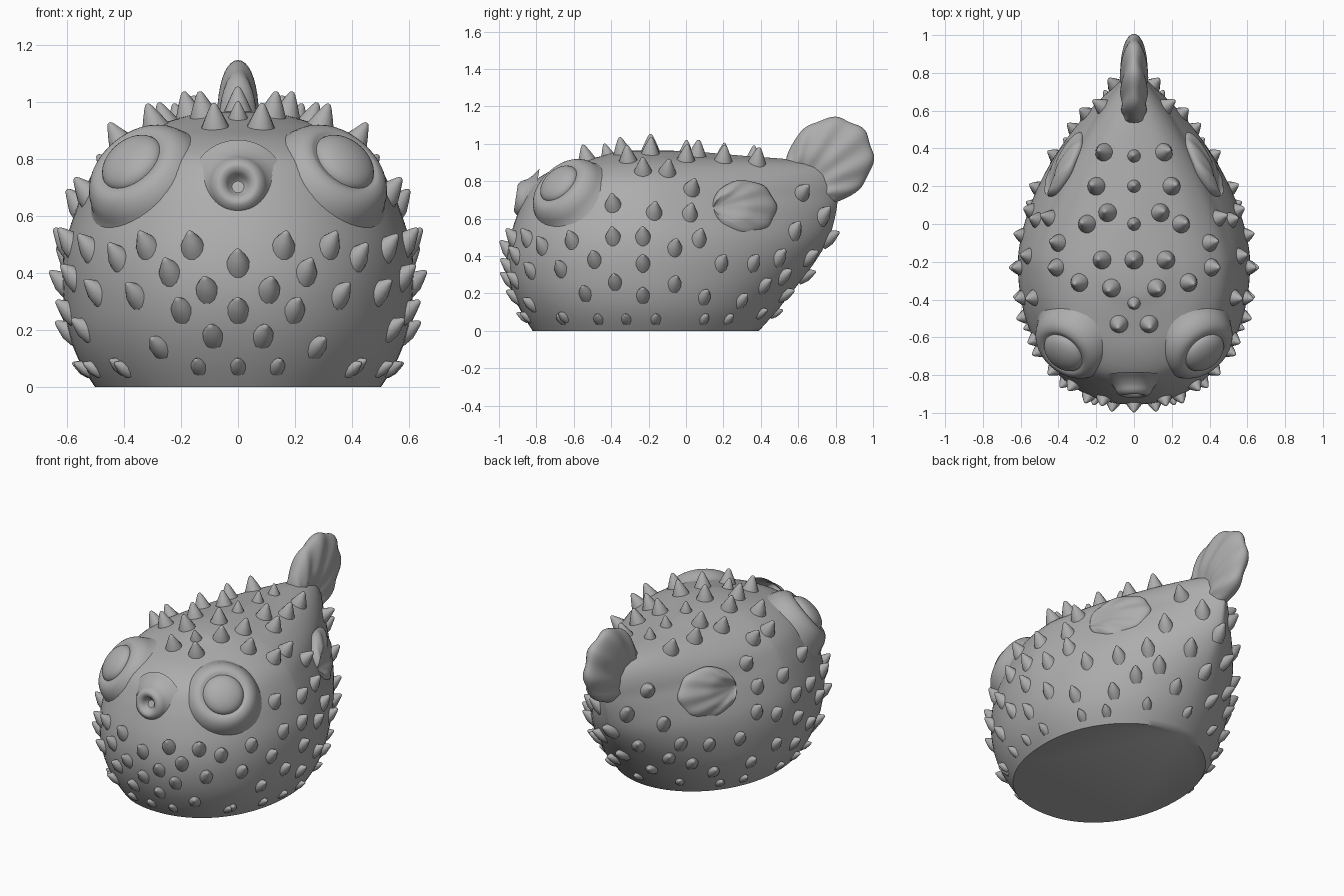
import bpy, bmesh, math
from mathutils import Vector, Matrix
from mathutils.bvhtree import BVHTree

cube = bpy.data.objects.get("Cube")
if cube:
    bpy.data.objects.remove(cube, do_unlink=True)

GREY = (0.42, 0.42, 0.42, 1)
mat = bpy.data.materials.new("plain grey")
mat.use_nodes = True
mat.diffuse_color = GREY
mat.node_tree.nodes["Principled BSDF"].inputs["Base Color"].default_value = GREY


def finish(bm, name, angle=50):
    bmesh.ops.remove_doubles(bm, verts=bm.verts[:], dist=0.0002)
    bmesh.ops.recalc_face_normals(bm, faces=bm.faces[:])
    mesh = bpy.data.meshes.new(name)
    bm.to_mesh(mesh)
    bm.free()
    mesh.materials.append(mat)
    obj = bpy.data.objects.new(name, mesh)
    bpy.context.collection.objects.link(obj)
    bpy.ops.object.select_all(action='DESELECT')
    obj.select_set(True)
    bpy.context.view_layer.objects.active = obj
    bpy.ops.object.shade_smooth_by_angle(angle=math.radians(angle))


def bridge(bm, rings, closed=True):
    n = len(rings[0])
    for a, b in zip(rings, rings[1:]):
        for i in range(n if closed else n - 1):
            j = (i + 1) % n
            bm.faces.new((a[i], a[j], b[j], b[i]))


def spline(rows, steps):
    """Catmull-Rom through rows; the first and last row only steer."""
    out = []
    for a, b, c, d in zip(rows, rows[1:], rows[2:], rows[3:]):
        for k in range(steps):
            t = k / steps
            out.append([q + t / 2 * (r - p + t * (2*p - 5*q + 4*r - s + t * (3*(q - r) + s - p)))
                        for p, q, r, s in zip(a, b, c, d)])
    out.append(list(rows[-2]))
    return out


def lathe(bm, profile, origin, axis, n=40):
    """Revolve (radius, height) points about an axis."""
    m = Matrix.Translation(origin) @ Vector(axis).to_track_quat('Z', 'Y').to_matrix().to_4x4()
    rings = []
    for r, h in profile:
        r = max(r, 0.0004)
        rings.append([bm.verts.new(m @ Vector((r * math.cos(i * math.tau / n),
                                               r * math.sin(i * math.tau / n), h)))
                      for i in range(n)])
    bridge(bm, rings)
    bm.faces.new(rings[-1])


def fin(bm, origin, along, across, length, width, thick, ribs, power):
    """Ribbed, scalloped fan with a pillow-like section."""
    along, across = Vector(along).normalized(), Vector(across).normalized()
    out = along.cross(across)
    cols, rows = ribs * 8, 14
    for side in (1, -1):
        grid = []
        for j in range(rows + 1):
            s = math.sin(j / rows * math.pi / 2)
            ring = []
            for i in range(cols + 1):
                u = 2 * i / cols - 1
                a = u * 1.5
                wave = math.cos(i / 8 * math.tau)
                rad = length * s * math.cos(a) ** power * (1 - 0.015 * wave)
                h = thick * math.sqrt(max(0, 1 - s ** 4) * (1 - u * u)) * min(1, 2 * s)
                h *= 1 - 0.1 * wave * s
                ring.append(bm.verts.new(Vector(origin) + along * rad * math.cos(a)
                                         + across * rad * math.sin(a) * width + out * h * side))
            grid.append(ring)
        bridge(bm, grid, closed=False)


# Body: egg-shaped rings given as height, half width, front y, back y
MID = -0.2
PROFILE = [(-.1, .42, -.75, .3),
           (0, .5, -.82, .39), (.1, .56, -.88, .48), (.2, .595, -.925, .56),
           (.3, .61, -.95, .64), (.4, .615, -.955, .71), (.5, .605, -.94, .765),
           (.6, .575, -.91, .795), (.7, .535, -.87, .81), (.8, .475, -.81, .80),
           (.87, .39, -.69, .75), (.91, .31, -.55, .62), (.935, .23, -.45, .32),
           (.957, .14, -.36, .06), (.966, 0, MID, MID), (.957, -.14, -.04, -.46)]
bm = bmesh.new()
rings = []
for z, w, front, back in spline(PROFILE, 4):
    ring = []
    for i in range(96):
        c, s = math.cos(i * math.tau / 96), math.sin(i * math.tau / 96)
        # The tail end pinches to a point higher up
        p = 2 - max(0, min(z, .72)) if c > 0 else 2.15
        reach = back - MID if c > 0 else MID - front
        ring.append(bm.verts.new((math.copysign(max(w, 0) * abs(s) ** (2 / p), s),
                                  MID + math.copysign(reach * abs(c) ** (2 / p), c), z)))
    rings.append(ring)
bridge(bm, rings)
bm.faces.new(rings[0])
bmesh.ops.remove_doubles(bm, verts=bm.verts[:], dist=0.0002)
bmesh.ops.recalc_face_normals(bm, faces=bm.faces[:])
surface = BVHTree.FromBMesh(bm)
finish(bm, "body")

# Mouth: puckered lips around a dimple, flaring into the face
bm = bmesh.new()
lips = [(.22, -.12), (.17, -.08), (.13, -.05), (.105, -.022), (.09, .006), (.068, .022),
        (.045, .013), (.03, -.01), (.015, -.027), (0, -.03), (0, -.03)]
lathe(bm, spline(lips, 3), (0, -.888, .71), (0, -1, .15))
finish(bm, "mouth", 80)

# Eyes: padded socket with a domed eyeball, one per side
for side, label in ((1, "left"), (-1, "right")):
    centre, axis = (.342 * side, -.645, .75), (.52 * side, -.58, .62)
    bm = bmesh.new()
    socket = [(.3, -.12), (.25, -.075), (.22, -.03), (.2, .018), (.172, .052),
              (.14, .065), (.11, .06), (0, .055), (0, .055)]
    lathe(bm, spline(socket, 3), centre, axis)
    finish(bm, label + "_eye_socket", 60)
    bm = bmesh.new()
    lathe(bm, [(.118 * math.cos(k * math.pi / 20), .055 + .06 * math.sin(k * math.pi / 20))
               for k in range(11)], centre, axis)
    finish(bm, label + "_eye", 60)

    # Side fins lie against the flanks
    bm = bmesh.new()
    fin(bm, (.45 * side, .145, .655), (-.45 * side, .89, .02), (-.2 * side, -.08, .97),
        .375, .8, .052, 7, 1)
    finish(bm, label + "_side_fin", 60)

# Tail fin rises from the back
bm = bmesh.new()
fin(bm, (0, .57, .73), (0, .74, .67), (0, -.67, .74), .51, 1, .075, 9, 1.55)
finish(bm, "tail_fin", 60)

# Spines: two coordinates seen along a direction, mirrored left and right
FRONT = [(0, .44), (0, .28), (0, .08), (.16, .5), (.32, .5), (.24, .41), (.11, .35),
         (.36, .33), (.2, .28), (.09, .19), (.28, .15), (.14, .08), (.42, .46), (.42, .08)]
SIDE = [(-.61, .49), (-.67, .34), (-.49, .39), (-.38, .27), (-.54, .21), (-.23, .2),
        (-.23, .37), (-.23, .51), (-.39, .51), (-.06, .45), (-.06, .26), (.1, .19),
        (.07, .5), (.19, .37), (.36, .37), (.3, .17), (.23, .07), (.1, .07),
        (.58, .54), (.62, .74), (-.17, .64), (.02, .63), (.03, .76), (-.39, .68),
        (-.67, .07), (-.47, .07), (-.32, .07), (-.16, .07), (.5, .4), (.42, .25)]
TOP = [(0, .36), (0, .2), (0, 0), (0, -.19), (0, -.42), (.16, .38), (.2, .2), (.14, .06),
       (.25, 0), (.17, -.19), (.12, -.34), (.29, -.31), (.08, -.53), (.4, -.1), (.41, -.23)]
BACK = [(0, .5), (0, .3), (0, .1), (.1, .62), (.13, .4), (.13, .2), (.24, .1), (.25, .3)]
GROUPS = {
    "front_spines": (FRONT, lambda a, b: (a, -3, b), (0, 1, 0)),
    "flank_spines": (SIDE, lambda a, b: (3, a, b), (-1, 0, 0)),
    "top_spines": (TOP, lambda a, b: (a, b, 3), (0, 0, -1)),
    "back_spines": (BACK, lambda a, b: (a, 3, b), (0, -1, 0)),
}
for name, (spots, start, ray) in GROUPS.items():
    bm = bmesh.new()
    for a, b in spots:
        hit, normal, _, _ = surface.ray_cast(Vector(start(a, b)), Vector(ray))
        if hit is None:
            continue
        r = .031 + .019 * hit.z if hit.z > .12 else .026
        if name == "top_spines" and a == 0 and b != -.19:
            r *= .7
        # Low spines sweep upward, high ones stand off the skin
        sweep = max(0, min(.85, 3 * (.9 - hit.z)))
        lean = (normal + Vector((0, 0, sweep))).normalized()
        tip = r * (1.77 - .25 * sweep)
        cone = [(r * 1.15, -r * 1.2), (r, 0), (r * .62, tip * .48), (r * .3, tip * .85),
                (r * .15, tip * .97), (0, tip)]
        for side in (1, -1) if hit.x > .001 else (1,):
            flip = Vector((side, 1, 1))
            lathe(bm, cone, hit * flip, lean * flip, 14)
    finish(bm, name, 60)
